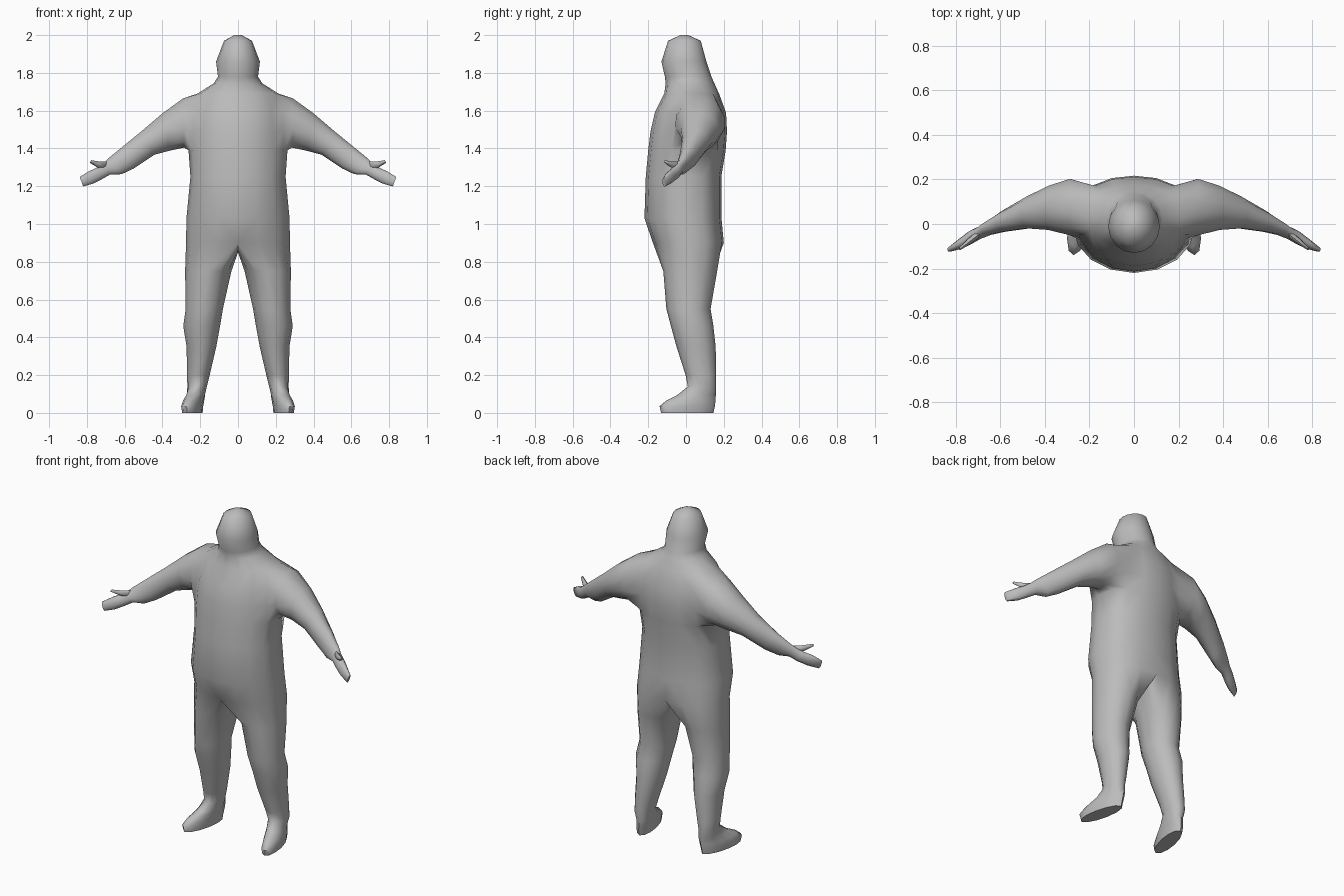
import bpy, bmesh, math
from mathutils import Vector

if "Cube" in bpy.data.objects:
    bpy.data.objects.remove(bpy.data.objects["Cube"])

grey = bpy.data.materials.new("plain_grey")
grey.diffuse_color = (0.5, 0.5, 0.5, 1)
grey.use_nodes = True
grey.node_tree.nodes["Principled BSDF"].inputs["Base Color"].default_value = grey.diffuse_color


def bridge(bm, a, b, closed=True, skip=()):
    """Join two rows of vertices with quads."""
    n = len(a)
    for i in range(n if closed else n - 1):
        if i not in skip:
            j = (i + 1) % n
            bm.faces.new((a[i], a[j], b[j], b[i]))


def limb_ring(bm, top, bottom, y0, y1, n=12, start=-45):
    """Ellipse through a top and a bottom (x, z) point, spanning y0 to y1."""
    t, b = Vector((top[0], 0, top[1])), Vector((bottom[0], 0, bottom[1]))
    mid, up = (t + b) / 2, (t - b) / 2
    ring = []
    for i in range(n):
        a = math.radians(start + 360 / n * i)
        p = mid + up * math.cos(a)
        p.y = (y0 + y1) / 2 + (y1 - y0) / 2 * math.sin(a)
        ring.append(bm.verts.new(p))
    return ring


def finish(bm, name):
    """Mirror the right half to the left and make a smooth object."""
    bmesh.ops.mirror(bm, geom=bm.verts[:] + bm.edges[:] + bm.faces[:],
                     axis='X', merge_dist=0.0005)
    bmesh.ops.remove_doubles(bm, verts=bm.verts[:], dist=0.0005)
    bmesh.ops.recalc_face_normals(bm, faces=bm.faces[:])
    me = bpy.data.meshes.new(name)
    bm.to_mesh(me)
    bm.free()
    me.materials.append(grey)
    ob = bpy.data.objects.new(name, me)
    bpy.context.collection.objects.link(ob)
    bpy.ops.object.select_all(action='DESELECT')
    ob.select_set(True)
    bpy.context.view_layer.objects.active = ob
    bpy.ops.object.shade_smooth_by_angle(angle=math.radians(60))


bm = bmesh.new()

# Torso, neck and head: half rings (z, half width, front y, back y)
torso = [(0.90, 0.275, -0.175, 0.20), (1.03, 0.273, -0.22, 0.188),
         (1.25, 0.252, -0.213, 0.187), (1.39, 0.262, -0.20, 0.21),
         (1.49, 0.26, -0.188, 0.217), (1.59, 0.25, -0.165, 0.212),
         (1.69, 0.215, -0.115, 0.175), (1.745, 0.128, -0.108, 0.15),
         (1.78, 0.106, -0.112, 0.135), (1.86, 0.116, -0.13, 0.108),
         (1.97, 0.074, -0.095, 0.078), (2.0, 0.02, -0.03, 0.012)]
rows = []
for z, w, y0, y1 in torso:
    row = []
    for k in range(9):
        a = math.pi * k / 8
        c = math.cos(a)
        if c < 0 and z < 1.72:      # flatter back
            c = -abs(c) ** 0.7
        x = 0 if k in (0, 8) else w * math.sin(a)
        row.append(bm.verts.new((x, (y0 + y1) / 2 - (y1 - y0) / 2 * c, z)))
    rows.append(row)
for j in range(len(rows) - 1):
    # leave an armhole in the side
    bridge(bm, rows[j], rows[j + 1], False, (3, 4, 5) if 3 <= j < 6 else ())
bm.faces.new(rows[-1])

# Arm and hand, starting from the armhole
ring = ([rows[6][k] for k in (3, 4, 5, 6)] + [rows[5][6], rows[4][6]]
        + [rows[3][k] for k in (6, 5, 4, 3)] + [rows[4][3], rows[5][3]])
arm = [((0.29, 1.67), (0.285, 1.40), -0.055, 0.207),
       ((0.40, 1.59), (0.36, 1.385), -0.03, 0.175),
       ((0.51, 1.495), (0.44, 1.365), -0.022, 0.125),
       ((0.62, 1.405), (0.55, 1.292), -0.036, 0.06),
       ((0.69, 1.347), (0.615, 1.262), -0.05, 0.012),
       ((0.715, 1.322), (0.675, 1.262), -0.068, -0.012),
       ((0.75, 1.298), (0.72, 1.236), -0.092, -0.03),
       ((0.79, 1.28), (0.765, 1.213), -0.112, -0.062),
       ((0.838, 1.25), (0.82, 1.198), -0.125, -0.103)]
for spec in arm:
    new = limb_ring(bm, *spec)
    bridge(bm, ring, new)
    ring = new
bm.faces.new(ring)

# Leg and foot: rings (z, inner x, outer x, front y, back y, outward toe turn)
crotch = [bm.verts.new(p) for p in ((0, 0.11, 0.868), (0, 0, 0.85), (0, -0.1, 0.86))]
ring = rows[0] + crotch
leg = [(0.75, 0.035, 0.28, -0.12, 0.165, 0), (0.55, 0.08, 0.277, -0.104, 0.13, 0),
       (0.46, 0.095, 0.29, -0.08, 0.145, 0), (0.35, 0.115, 0.272, -0.05, 0.157, 0),
       (0.20, 0.15, 0.27, -0.002, 0.16, 0), (0.14, 0.165, 0.268, 0.01, 0.16, 0),
       (0.095, 0.175, 0.272, -0.045, 0.158, 0.15),
       (0.065, 0.185, 0.285, -0.105, 0.156, 0.2),
       (0.035, 0.192, 0.293, -0.14, 0.153, 0.2),
       (0.0, 0.195, 0.288, -0.132, 0.145, 0.2)]
for z, x0, x1, y0, y1, turn in leg:
    new = []
    for i in range(12):
        a = math.radians(30 * i - 30)
        dy = -(y1 - y0) / 2 * math.cos(a)
        x = (x0 + x1) / 2 + (x1 - x0) / 2 * math.sin(a) - turn * dy
        new.append(bm.verts.new((x, (y0 + y1) / 2 + dy, z)))
    bridge(bm, ring, new)
    ring = new
bm.faces.new(ring)
finish(bm, "body")

# Thumbs
bm = bmesh.new()
ring = None
for spec in [((0.695, 1.33), (0.705, 1.285), -0.065, -0.025),
             ((0.735, 1.331), (0.743, 1.298), -0.093, -0.06),
             ((0.778, 1.338), (0.784, 1.324), -0.118, -0.103)]:
    new = limb_ring(bm, *spec, n=6, start=0)
    if ring:
        bridge(bm, ring, new)
    else:
        bm.faces.new(new)
    ring = new
bm.faces.new(ring)
finish(bm, "thumbs")
